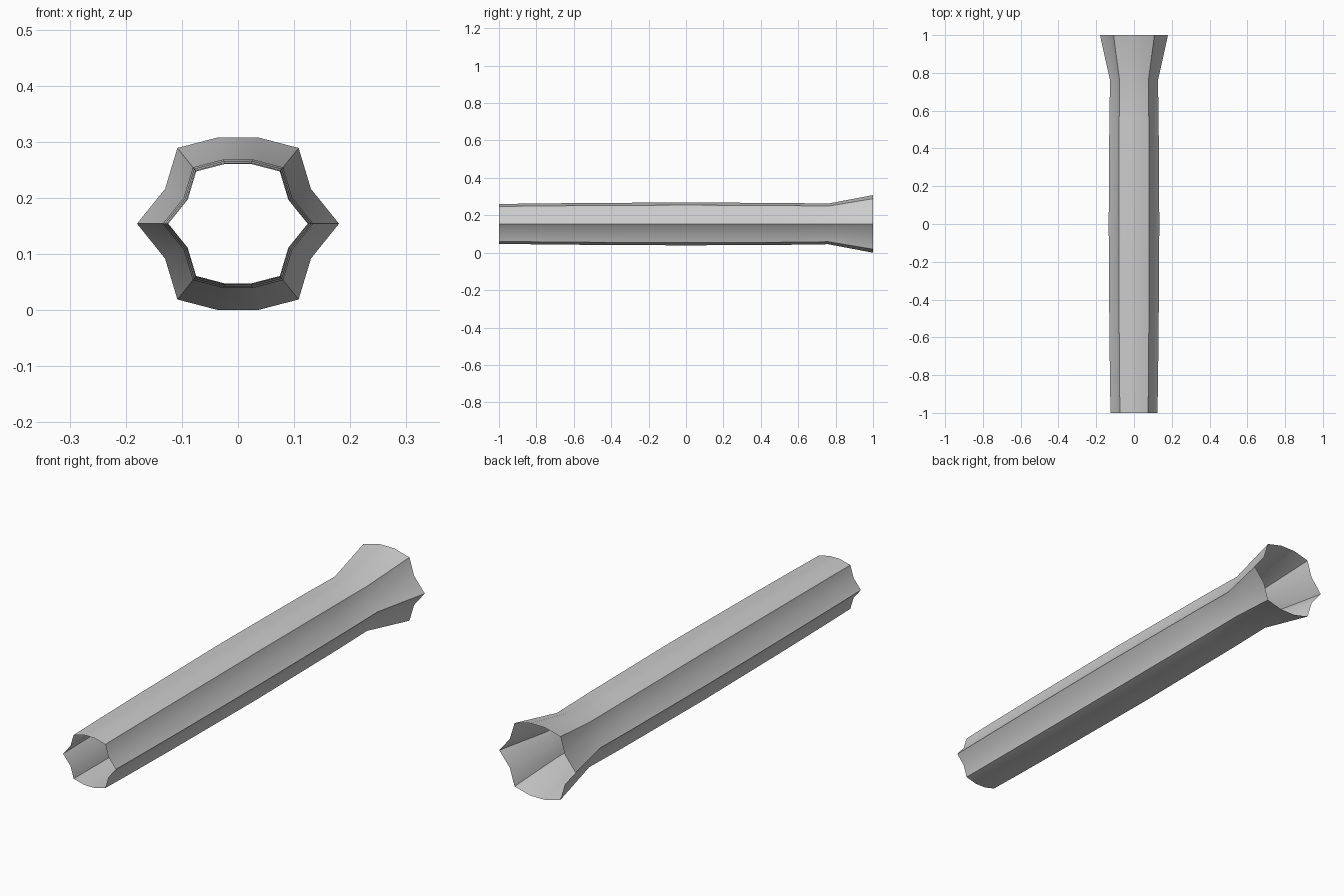
import bpy
import bmesh
from math import radians

cube = bpy.data.objects.get("Cube")
if cube:
    bpy.data.objects.remove(cube)

# Plain grey surface
grey = bpy.data.materials.new("light_grey")
grey.use_nodes = True
colour = (0.6, 0.6, 0.6, 1)
grey.diffuse_color = colour
grey.node_tree.nodes["Principled BSDF"].inputs["Base Color"].default_value = colour

# Quarter of the fluted section at the flared mouth, mirrored to a full loop
AXIS_Z = 0.154
tip = (0.18, 0)
quarter = [(0.13, 0.062), (0.108, 0.135), (0.035, 0.154)]
upper = [tip] + quarter + [(-x, z) for x, z in reversed(quarter)]
section = upper + [(-x, -z) for x, z in upper]

# Stations along the barrel: position and section scale
stations = [(-1, 0.69), (-0.85, 0.705), (-0.55, 0.725), (0, 0.745),
            (0.55, 0.725), (0.76, 0.705), (1, 1)]

# Open tube lofted through the stations
bm = bmesh.new()
rings = [[bm.verts.new((x * s, y, AXIS_Z + z * s)) for x, z in section]
         for y, s in stations]
count = len(section)
for near, far in zip(rings, rings[1:]):
    for i in range(count):
        j = (i + 1) % count
        bm.faces.new((near[i], far[i], far[j], near[j]))
bmesh.ops.recalc_face_normals(bm, faces=bm.faces)

# Keep normals pointing away from the barrel axis
bm.normal_update()
if sum(f.normal.x * f.calc_center_median().x for f in bm.faces) < 0:
    bmesh.ops.reverse_faces(bm, faces=bm.faces)

mesh = bpy.data.meshes.new("fluted_barrel")
bm.to_mesh(mesh)
bm.free()
mesh.materials.append(grey)
barrel = bpy.data.objects.new("fluted_barrel", mesh)
bpy.context.collection.objects.link(barrel)

# Smooth flutes with crisp ridges
bpy.ops.object.select_all(action="DESELECT")
barrel.select_set(True)
bpy.context.view_layer.objects.active = barrel
bpy.ops.object.shade_smooth_by_angle(angle=radians(35))
